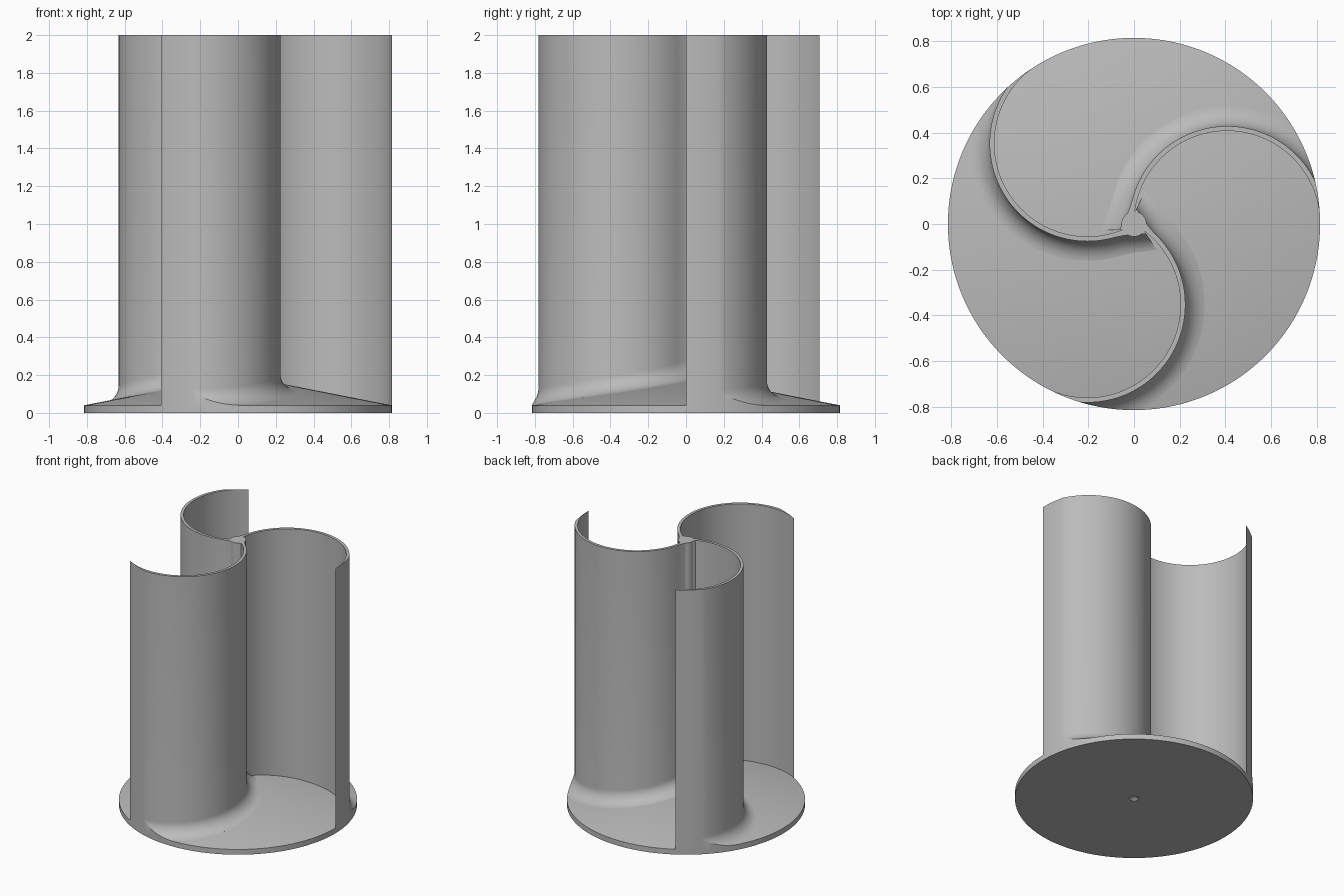
import bpy, bmesh, math
from mathutils import Matrix

cube = bpy.data.objects.get("Cube")
if cube:
    bpy.data.objects.remove(cube, do_unlink=True)

RIM = 0.815            # base radius
ARC = RIM / 2          # inner radius of each half-round blade
WALL = 0.021
FILLET = 0.085
HEIGHT = 2.0

grey = bpy.data.materials.new("plain_grey")
grey.use_nodes = True
grey.diffuse_color = (0.5, 0.5, 0.5, 1)
grey.node_tree.nodes["Principled BSDF"].inputs["Base Color"].default_value = (0.5, 0.5, 0.5, 1)


def finish(name, bm):
    bmesh.ops.remove_doubles(bm, verts=bm.verts[:], dist=1e-5)
    bmesh.ops.recalc_face_normals(bm, faces=bm.faces[:])
    mesh = bpy.data.meshes.new(name)
    bm.to_mesh(mesh)
    bm.free()
    mesh.materials.append(grey)
    obj = bpy.data.objects.new(name, mesh)
    bpy.context.collection.objects.link(obj)
    bpy.ops.object.select_all(action='DESELECT')
    obj.select_set(True)
    bpy.context.view_layer.objects.active = obj
    bpy.ops.object.shade_smooth_by_angle(angle=math.radians(30))
    return obj


def lathe(name, profile, steps):
    bm = bmesh.new()
    verts = [bm.verts.new((r, 0, z)) for r, z in profile]
    edges = [bm.edges.new(pair) for pair in zip(verts, verts[1:])]
    bmesh.ops.spin(bm, geom=verts + edges, cent=(0, 0, 0), axis=(0, 0, 1),
                   angle=math.tau, steps=steps)
    return finish(name, bm)


def cone_height(r):
    return 0.04 + 0.16 * (1 - min(r / RIM, 1))


def section(t):
    """Closed blade outline at arc angle t, trimmed to the rim."""
    c, s = math.cos(t), math.sin(t)
    limit = -ARC * c + math.sqrt(RIM ** 2 - (ARC * s) ** 2)
    # the wall flares where it blends into the hub
    flare = max(0, (math.degrees(t) - 165) / 15) ** 2 * 0.03
    outer = ARC + WALL + flare

    def point(rho, z):
        return (ARC + rho * c, rho * s, z)

    wall = min(outer, limit)
    pts = [point(ARC, 0.03), point(ARC, HEIGHT), point(wall, HEIGHT)]
    # concave fillet from the wall out onto the cone
    for i in range(11):
        a = math.radians(9 * i)
        d = FILLET * (1 - math.cos(a))
        rho = min(outer + d, limit)
        d = max(0, rho - outer)
        rise = FILLET - math.sqrt(FILLET ** 2 - (FILLET - d) ** 2)
        x, y, _ = point(rho, 0)
        pts.append((x, y, cone_height(math.hypot(x, y)) + rise))
    pts.append(point(min(outer + FILLET, limit), 0.03))
    return pts


def make_blade(name, turn):
    bm = bmesh.new()
    steps = 90
    rings = [[bm.verts.new(p) for p in section(math.radians(183) * i / steps)]
             for i in range(steps + 1)]
    n = len(rings[0])
    for a, b in zip(rings, rings[1:]):
        for j in range(n):
            k = (j + 1) % n
            bm.faces.new((a[j], a[k], b[k], b[j]))
    bm.faces.new(rings[-1])
    bmesh.ops.transform(bm, matrix=Matrix.Rotation(turn, 4, 'Z'), verts=bm.verts[:])
    return finish(name, bm)


# Round base with a shallow cone on top and a small dimple below
lathe("base_disc", [(0, 0.03), (0.033, 0), (RIM, 0), (RIM, 0.04), (0, 0.2)], 144)

# Central shaft
lathe("hub", [(0, 0.1), (0.055, 0.1), (0.055, HEIGHT), (0, HEIGHT)], 48)

# Three curved blades
for i in range(3):
    make_blade(f"blade_{i + 1}", math.tau * i / 3)
